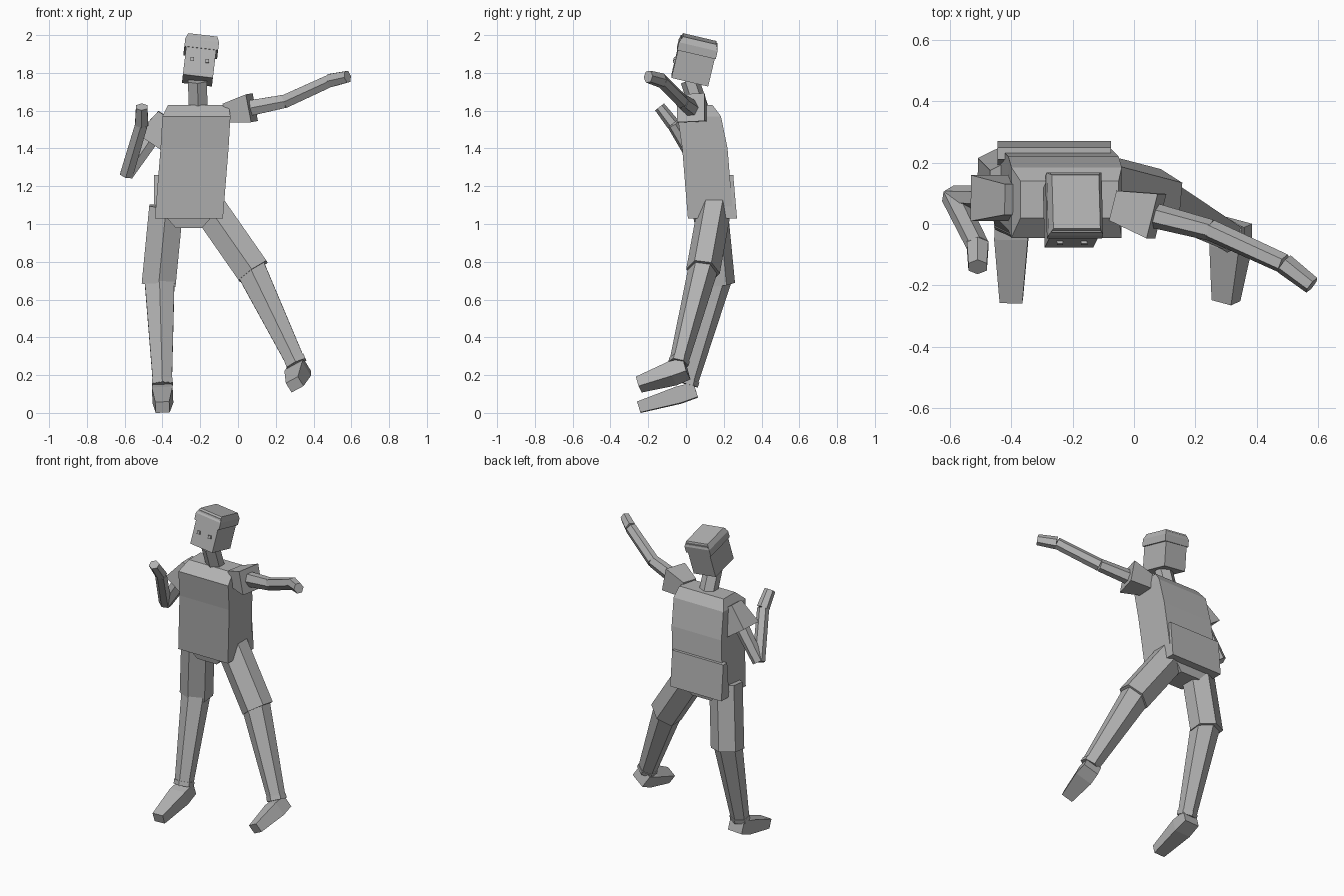
import bpy, bmesh
from mathutils import Vector

default_cube = bpy.data.objects.get("Cube")
if default_cube:
    bpy.data.objects.remove(default_cube, do_unlink=True)

shade = .45
plain_grey = bpy.data.materials.new("plain_grey")
plain_grey.use_nodes = True
plain_grey.diffuse_color = (shade, shade, shade, 1)
shader = plain_grey.node_tree.nodes["Principled BSDF"]
shader.inputs["Base Color"].default_value = plain_grey.diffuse_color

BACK = Vector((0, 1, 0))
UP = Vector((0, 0, 1))
BOX = [(-1, -1), (1, -1), (1, 1), (-1, 1)]
HEXAGON = [(0, -1), (1, -.5), (1, .5), (0, 1), (-1, .5), (-1, -.5)]


def cross_axes(axis, reference):
    """Width and depth directions of a section across the given axis."""
    depth = (reference - reference.project(axis)).normalized()
    return depth.cross(axis.normalized()), depth


def loft(name, sections, shape=BOX, reference=BACK, axis=None):
    """Closed flat-shaded part through (centre, half width, half depth) sections."""
    centres = [Vector(section[0]) for section in sections]
    axis = axis or centres[-1] - centres[0]
    across, depth = cross_axes(axis, reference)
    bm = bmesh.new()
    rings = []
    for centre, (_, half_width, half_depth) in zip(centres, sections):
        rings.append([bm.verts.new(centre + across * half_width * u + depth * half_depth * v)
                      for u, v in shape])
    for lower, upper in zip(rings, rings[1:]):
        for i in range(len(shape)):
            bm.faces.new((lower[i - 1], lower[i], upper[i], upper[i - 1]))
    bm.faces.new(rings[0])
    bm.faces.new(rings[-1])
    bmesh.ops.recalc_face_normals(bm, faces=bm.faces)
    mesh = bpy.data.meshes.new(name)
    bm.to_mesh(mesh)
    bm.free()
    mesh.materials.append(plain_grey)
    part = bpy.data.objects.new(name, mesh)
    bpy.context.collection.objects.link(part)


def limb(name, start, end, start_radius, end_radius, shape=HEXAGON):
    """Straight tapered limb segment between two joints."""
    loft(name, [(start, start_radius, start_radius), (end, end_radius, end_radius)], shape)


# Torso, kept in level sections
hem = Vector((-.26, .13, 1.03))
chest = Vector((-.23, .1, 1.4))
shoulders = Vector((-.22, .07, 1.57))
collar = Vector((-.21, .08, 1.63))
loft("shirt", [(hem, .18, .12), (chest, .18, .12), (shoulders, .18, .115),
               (collar, .16, .06)], axis=UP)
hem_back = hem + BACK * .1
loft("back_hem", [(hem_back, .185, .04), (hem_back + UP * .23, .185, .02)], axis=UP)
loft("pelvis", [(hem - UP * .05, .07, .08), (hem + UP * .05, .16, .1)], axis=UP)

# Neck, head and hair share a tilted axis
chin = Vector((-.215, .02, 1.76))
crown = Vector((-.19, .07, 1.97))
limb("neck", collar - UP * .05, chin, .05, .05)
loft("head", [(chin, .08, .1), (crown, .08, .1)])
loft("hair", [(chin.lerp(crown, .7), .09, .105), (chin.lerp(crown, .9), .09, .105),
              (chin.lerp(crown, 1.05), .077, .09)])

# Eyes: thin square plates on the face
across, depth = cross_axes(crown - chin, BACK)
face_centre = chin.lerp(crown, .4) - depth * .1
for name, offset in (("right_eye", -.04), ("left_eye", .04)):
    eye = face_centre + across * offset
    loft(name, [(eye, .01, .01), (eye - depth * .009, .01, .01)], reference=UP)

# Joints of the posed limbs
pose = {
    "right": {
        "hip": (-.38, .13, 1.09), "knee": (-.42, .17, .68),
        "ankle": (-.4, .01, .15), "toe": (-.4, -.25, .03),
        "shoulder": (-.38, .08, 1.57), "elbow": (-.59, .09, 1.26),
        "wrist": (-.51, -.07, 1.53), "fingertip": (-.51, -.14, 1.62)},
    "left": {
        "hip": (-.15, .15, 1.08), "knee": (.08, .09, .75),
        "ankle": (.31, -.04, .26), "toe": (.3, -.25, .15),
        "shoulder": (-.06, .06, 1.59), "elbow": (.25, -.02, 1.65),
        "wrist": (.49, -.13, 1.76), "fingertip": (.58, -.2, 1.78)},
}

for side, joints in pose.items():
    joint = {name: Vector(place) for name, place in joints.items()}
    hip, knee, ankle, toe = (joint[n] for n in ("hip", "knee", "ankle", "toe"))
    shoulder, elbow = joint["shoulder"], joint["elbow"]
    wrist, fingertip = joint["wrist"], joint["fingertip"]

    # Leg
    limb(side + "_shorts", hip, knee, .09, .09)
    limb(side + "_shin", knee.lerp(hip, .1), ankle, .08, .05)
    limb(side + "_ankle_cuff", ankle, ankle.lerp(knee, .05), .055, .055)

    # Shoe, rolled to follow the shin
    shin_up = (knee - ankle).normalized()
    heel = ankle + BACK * .05 - shin_up * .03
    instep = heel.lerp(toe, .3)
    loft(side + "_shoe", [(heel, .05, .04), (instep, .055, .045), (toe, .037, .03)],
         reference=shin_up)

    # Arm
    limb(side + "_sleeve", shoulder, shoulder.lerp(elbow, .43), .05, .075, BOX)
    limb(side + "_upper_arm", shoulder, elbow, .045, .035)
    limb(side + "_forearm", elbow, wrist, .035, .033)
    limb(side + "_hand", wrist, fingertip, .035, .03)
